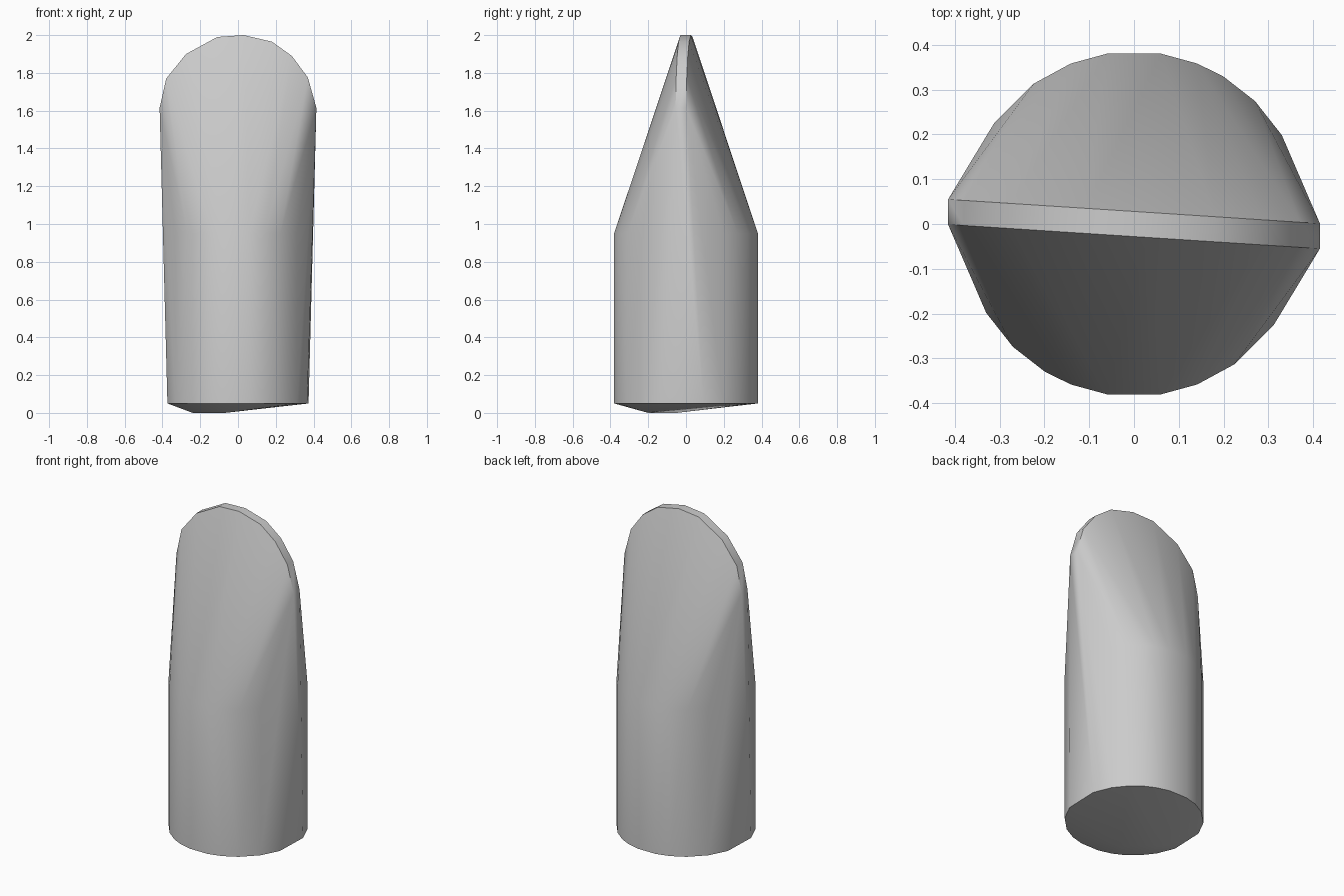
import bpy, bmesh
from math import radians, sin, cos

cube = bpy.data.objects.get("Cube")
if cube:
    bpy.data.objects.remove(cube, do_unlink=True)

RADIUS = 0.385
BASE_Z, SHOULDER_Z = 0.05, 0.95
HALF_EDGE = 0.028      # half the thickness of the blunt tip
EDGE_SLOPE = -0.065    # tip is turned slightly about z

grey = bpy.data.materials.new("plain_grey")
grey.use_nodes = True
colour = (0.6, 0.6, 0.6, 1)
grey.diffuse_color = colour
grey.node_tree.nodes["Principled BSDF"].inputs["Base Color"].default_value = colour

bm = bmesh.new()

# Round shaft: the same uneven ring at the base and at the shoulder
half_ring = [14, 31, 45.5, 58.8, 68.5, 81, 99, 111.5, 125.5, 144, 162]
for z in (BASE_Z, SHOULDER_Z):
    for turn in (0, 180):
        for a in half_ring:
            t = radians(a + turn)
            bm.verts.new((RADIUS * cos(t), RADIUS * sin(t), z))

# Blunt rounded tip: an arched outline with a thin flat rim
arch = [(0.415, 1.615), (0.37, 1.775), (0.285, 1.89), (0.18, 1.965), (0.03, 2.0),
        (-0.11, 1.99), (-0.275, 1.9), (-0.38, 1.77), (-0.415, 1.615)]
for x, z in arch:
    for side in (-1, 1):
        bm.verts.new((x, EDGE_SLOPE * x + side * HALF_EDGE, z))

# Slightly uneven underside
for x, y in ((-0.24, -0.05), (-0.07, -0.2)):
    bm.verts.new((x, y, 0))

# Skin the sections with straight facets
hull = bmesh.ops.convex_hull(bm, input=bm.verts[:])
loose = {g for g in hull["geom_interior"] + hull["geom_unused"]
         if isinstance(g, bmesh.types.BMVert)}
bmesh.ops.delete(bm, geom=list(loose), context="VERTS")
bmesh.ops.recalc_face_normals(bm, faces=bm.faces[:])

mesh = bpy.data.meshes.new("wedge_tipped_shaft")
bm.to_mesh(mesh)
bm.free()
mesh.materials.append(grey)
shaft = bpy.data.objects.new("wedge_tipped_shaft", mesh)
bpy.context.collection.objects.link(shaft)

# Smooth body, crisp tip rim and base edge
bpy.ops.object.select_all(action="DESELECT")
shaft.select_set(True)
bpy.context.view_layer.objects.active = shaft
bpy.ops.object.shade_smooth_by_angle(angle=radians(30))
